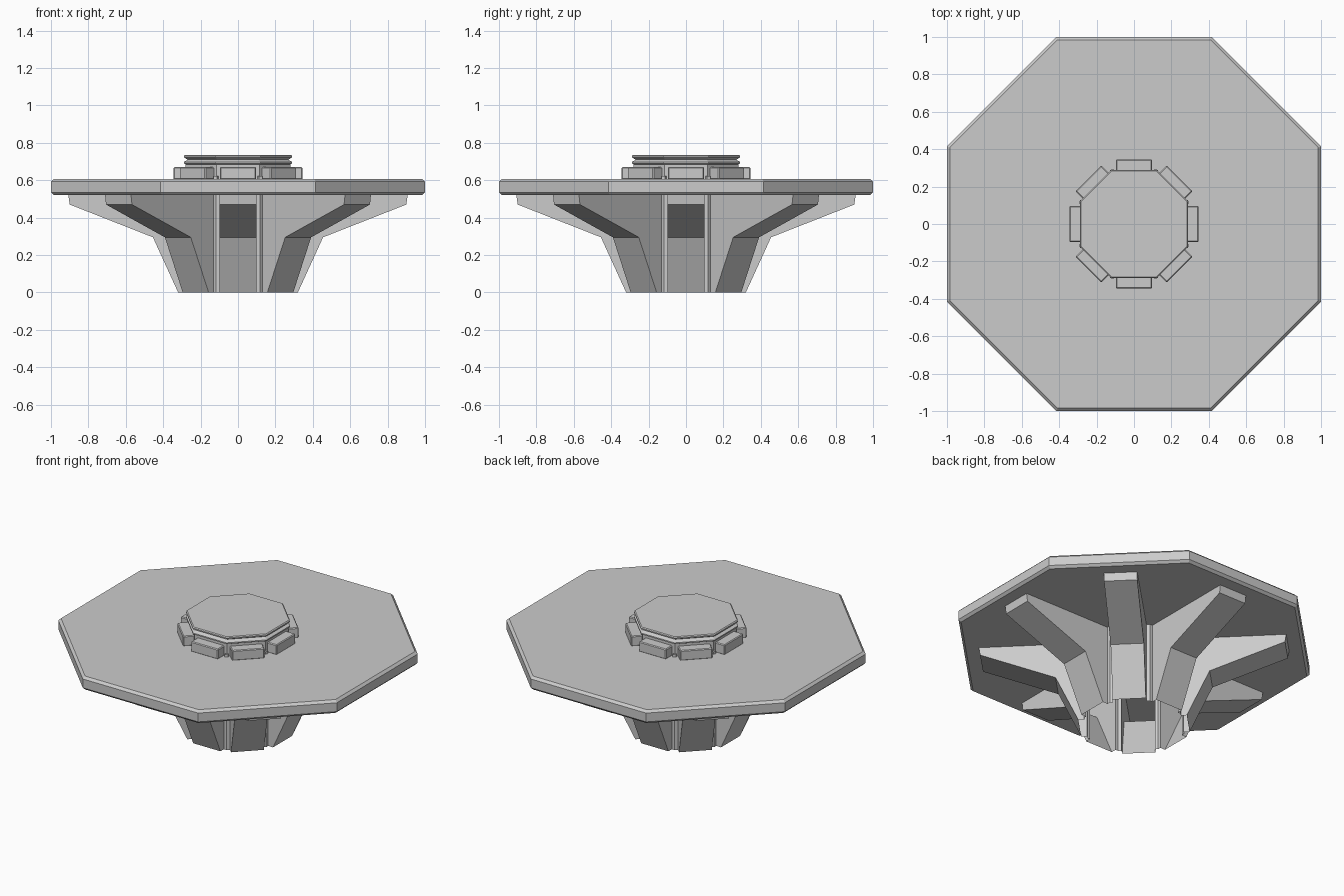
import bpy, bmesh
from math import pi, cos, sin, tan
from mathutils import Matrix

if "Cube" in bpy.data.objects:
    bpy.data.objects.remove(bpy.data.objects["Cube"])

SIDES = 8
STEP = 2 * pi / SIDES


def make_object(name, verts, faces):
    mesh = bpy.data.meshes.new(name)
    mesh.from_pydata(verts, [], faces)
    mesh.update()
    obj = bpy.data.objects.new(name, mesh)
    bpy.context.collection.objects.link(obj)
    return obj


def octagon_stack(name, profile, cap_bottom=True):
    """Stack octagon rings from (apothem, z) pairs, bottom to top."""
    verts, faces = [], []
    for apothem, z in profile:
        r = apothem / cos(STEP / 2)
        for k in range(SIDES):
            a = (k + 0.5) * STEP
            verts.append((r * cos(a), r * sin(a), z))
    for i in range(len(profile) - 1):
        for k in range(SIDES):
            n = (k + 1) % SIDES
            lo, hi = i * SIDES, (i + 1) * SIDES
            faces.append((lo + k, lo + n, hi + n, hi + k))
    top = (len(profile) - 1) * SIDES
    faces.append(tuple(range(top, top + SIDES)))
    if cap_bottom:
        faces.append(tuple(reversed(range(SIDES))))
    return make_object(name, verts, faces)


def spin_copies(name, obj):
    """Repeat an object around z, sharing its mesh."""
    obj.name = name + "_1"
    for k in range(1, SIDES):
        copy = bpy.data.objects.new(f"{name}_{k + 1}", obj.data)
        copy.matrix_world = Matrix.Rotation(k * STEP, 4, 'Z')
        bpy.context.collection.objects.link(copy)


# Wide octagonal table top with softened rims
octagon_stack("table_top", [(0.985, 0.52), (1.0, 0.535), (1.0, 0.592), (0.985, 0.607)])

# Raised centre hub with a groove around it
octagon_stack("centre_hub", [(0.28, 0.605), (0.28, 0.685), (0.29, 0.69), (0.29, 0.698),
                             (0.268, 0.71), (0.29, 0.722), (0.29, 0.73), (0.284, 0.735)],
              cap_bottom=False)

# Hollow bent legs, open underneath and towards the middle
CORE, HALF, TOP = 0.285, 0.098, 0.52
profile = [(CORE, 0), (0.32, 0), (0.455, 0.295), (0.90, 0.47), (0.907, TOP), (CORE, TOP)]
n = len(profile)
verts = [(x, -HALF, z) for x, z in profile] + [(x, HALF, z) for x, z in profile]
faces = [tuple(range(n)), tuple(reversed(range(n, 2 * n)))]
faces += [(i, i + n, i + n + 1, i + 1) for i in range(1, 4)]
spin_copies("leg", make_object("leg", verts, faces))

# Narrow wall strips that close the gaps between legs
edge = CORE * tan(STEP / 2)
verts, faces = [], []
for y0, y1 in ((HALF, edge), (-edge, -HALF)):
    b = len(verts)
    verts += [(CORE, y0, 0), (CORE, y1, 0), (CORE, y1, TOP), (CORE, y0, TOP)]
    faces.append((b, b + 1, b + 2, b + 3))
spin_copies("core_wall", make_object("core_wall", verts, faces))

# Blocks around the centre hub
block = make_object("hub_block", [], [])
bm = bmesh.new()
bmesh.ops.create_cube(bm, size=1, matrix=Matrix.Translation((0.31, 0, 0.637))
                      @ Matrix.Diagonal((0.07, 0.194, 0.066, 1)))
bmesh.ops.bevel(bm, geom=bm.edges[:], offset=0.005, segments=1, affect='EDGES')
bm.to_mesh(block.data)
bm.free()
spin_copies("hub_block", block)

# Small corner posts between the blocks
post = make_object("corner_post", [], [])
bm = bmesh.new()
bmesh.ops.create_cube(bm, size=1, matrix=Matrix.Rotation(STEP / 2, 4, 'Z')
                      @ Matrix.Translation((0.30, 0, 0.613))
                      @ Matrix.Diagonal((0.03, 0.02, 0.02, 1)))
bm.to_mesh(post.data)
bm.free()
spin_copies("corner_post", post)
